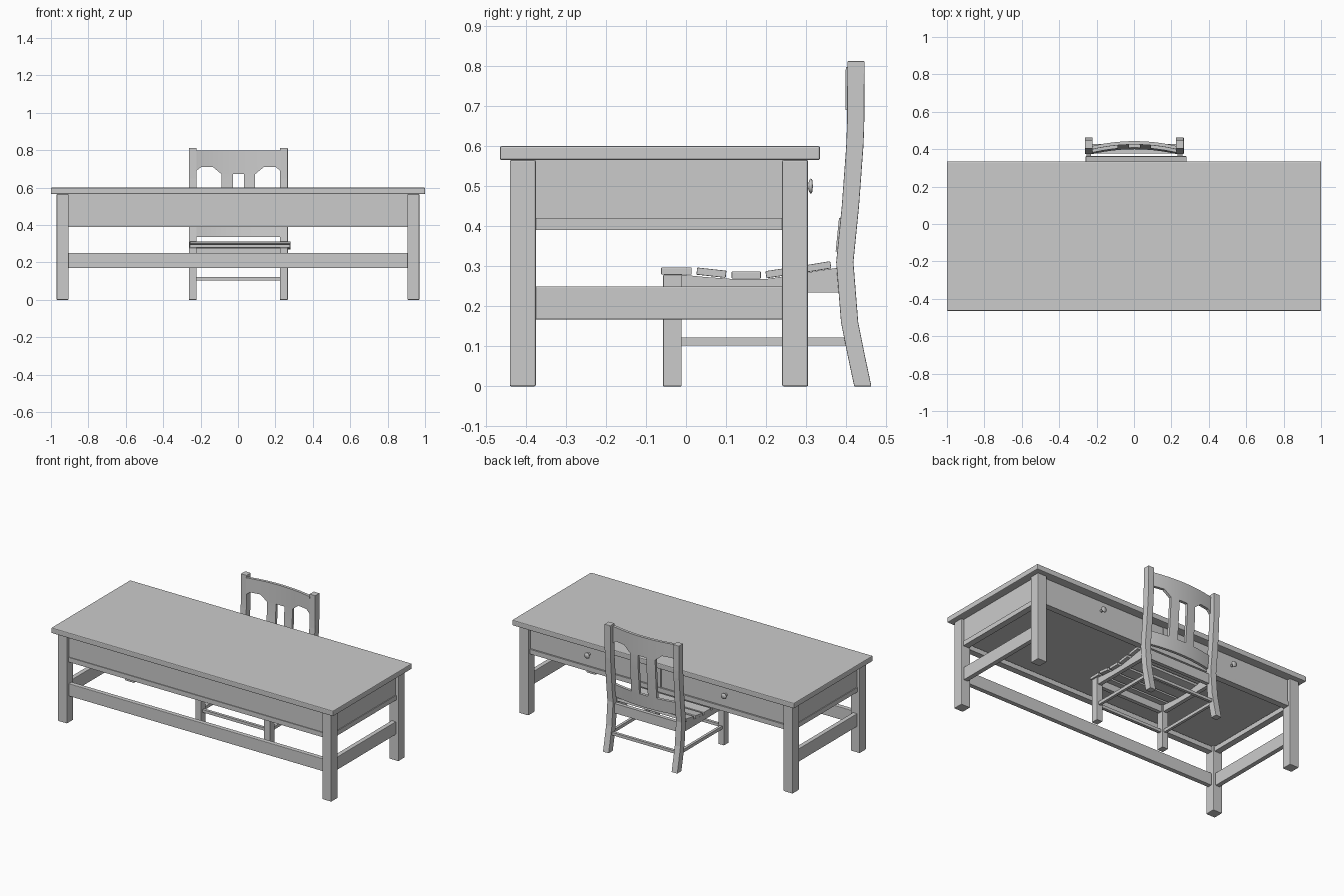
import bpy, bmesh
from math import radians, atan2, hypot

if "Cube" in bpy.data.objects:
    bpy.data.objects.remove(bpy.data.objects["Cube"])


def finish(bm, name, bevel=0):
    bmesh.ops.recalc_face_normals(bm, faces=bm.faces)
    me = bpy.data.meshes.new(name)
    bm.to_mesh(me)
    bm.free()
    ob = bpy.data.objects.new(name, me)
    bpy.context.collection.objects.link(ob)
    if bevel:
        m = ob.modifiers.new("bevel", 'BEVEL')
        m.width = bevel
        m.segments = 2
    return ob


def box(name, x, y, z, bevel=0.0):
    """Box from (min, max) ranges."""
    bm = bmesh.new()
    bmesh.ops.create_cube(bm, size=1)
    for v in bm.verts:
        for i, r in enumerate((x, y, z)):
            v.co[i] = (r[0] + r[1]) / 2 + v.co[i] * (r[1] - r[0])
    return finish(bm, name, bevel)


def extrude_yz(name, pts, x0, x1, bevel=0.0):
    """Side profile (y, z) extruded along x."""
    bm = bmesh.new()
    f = bm.faces.new([bm.verts.new((x0, y, z)) for y, z in pts])
    r = bmesh.ops.extrude_face_region(bm, geom=[f])
    for v in r["geom"]:
        if isinstance(v, bmesh.types.BMVert):
            v.co.x = x1
    return finish(bm, name, bevel)


def lerp(pts, t):
    for (a, p), (b, q) in zip(pts, pts[1:]):
        if t <= b:
            return p + (q - p) * (t - a) / (b - a)
    return pts[-1][1]


# Table top
box("table_top", (-1, 1), (-0.465, 0.335), (0.565, 0.6), 0.005)

# Table legs, side aprons, side rails, side stretchers
for s, side in ((-1, "left"), (1, "right")):
    def mx(a, b):
        return tuple(sorted((s * a, s * b)))
    for y, end in (((-0.44, -0.375), "front"), ((0.24, 0.305), "back")):
        box(f"table_{end}_{side}_leg", mx(0.905, 0.97), y, (0, 0.565), 0.004)
    box(f"{side}_apron", mx(0.925, 0.95), (-0.376, 0.241), (0.42, 0.565))
    box(f"{side}_lower_rail", mx(0.915, 0.955), (-0.376, 0.241), (0.39, 0.42))
    box(f"{side}_stretcher", mx(0.922, 0.952), (-0.376, 0.241), (0.167, 0.25), 0.003)

# Front apron and stretcher, rails on both long sides
box("front_apron", (-0.906, 0.906), (-0.42, -0.395), (0.42, 0.565))
box("front_lower_rail", (-0.906, 0.906), (-0.425, -0.385), (0.39, 0.42))
box("front_stretcher", (-0.906, 0.906), (-0.422, -0.392), (0.17, 0.25), 0.003)
box("back_lower_rail", (-0.906, 0.906), (0.25, 0.29), (0.39, 0.42))
box("drawer_floor", (-0.926, 0.926), (-0.396, 0.262), (0.425, 0.435))

# Drawers with turned knobs, divider between them
box("drawer_divider", (-0.02, 0.02), (0.25, 0.285), (0.42, 0.565))
for s, side in ((-1, "left"), (1, "right")):
    box(f"{side}_drawer_front", sorted((s * 0.023, s * 0.903)), (0.26, 0.285),
        (0.422, 0.563), 0.002)
    bm = bmesh.new()
    prof = [(0.008, 0.284), (0.007, 0.305), (0.015, 0.308), (0.019, 0.311),
            (0.017, 0.315), (0.0, 0.317)]
    vs = [bm.verts.new((s * 0.485 + r, y, 0.5)) for r, y in prof]
    es = [bm.edges.new(p) for p in zip(vs, vs[1:])]
    bmesh.ops.spin(bm, geom=vs + es, cent=(s * 0.485, 0, 0.5), axis=(0, 1, 0),
                   angle=radians(360), steps=24)
    bmesh.ops.remove_doubles(bm, verts=bm.verts, dist=1e-4)
    knob = finish(bm, f"{side}_knob")
    for p in knob.data.polygons:
        p.use_smooth = True

# Chair legs, back posts, side rails, side stretchers
FRONT = [(0, 0.42), (0.08, 0.403), (0.16, 0.387), (0.235, 0.381), (0.31, 0.375),
         (0.45, 0.389), (0.6, 0.4), (0.65, 0.402), (0.812, 0.403)]
post = [(y, z) for z, y in FRONT] + [(y + 0.043, z) for z, y in reversed(FRONT)]
dip = [(-0.012, 0.279), (0.05, 0.273), (0.12, 0.268), (0.2, 0.268),
       (0.28, 0.28), (0.33, 0.289), (0.385, 0.297)]
CX = 0.002
for s, side in ((-1, "left"), (1, "right")):
    x0, x1 = sorted((CX + s * 0.223, CX + s * 0.264))
    extrude_yz(f"chair_{side}_back_post", post, x0, x1, 0.002)
    box(f"chair_{side}_front_leg", (x0, x1), (-0.057, -0.011), (0, 0.279), 0.002)
    extrude_yz(f"chair_{side}_seat_rail", [(-0.012, 0.235), (0.385, 0.235)] + dip[::-1],
               x0 + 0.008, x1 - 0.008)
    box(f"chair_{side}_stretcher", (x0 + 0.012, x1 - 0.012), (-0.015, 0.405), (0.102, 0.122))

# Chair cross members
for name, y, z in (("front_seat_rail", (-0.045, -0.02), (0.235, 0.278)),
                   ("back_seat_rail", (0.378, 0.402), (0.235, 0.297)),
                   ("front_stretcher", (-0.043, -0.025), (0.104, 0.122)),
                   ("back_stretcher", (0.41, 0.428), (0.104, 0.122))):
    box("chair_" + name, (CX - 0.224, CX + 0.224), y, z)

# Seat slats following the dipped rails (bottom edge, front to back)
slats = [(-0.062, 0.279, 0.014, 0.279), (0.026, 0.279, 0.099, 0.271),
         (0.114, 0.269, 0.187, 0.269), (0.201, 0.27, 0.274, 0.281),
         (0.29, 0.283, 0.363, 0.295)]
for i, (y0, z0, y1, z1) in enumerate(slats):
    d = hypot(y1 - y0, z1 - z0)
    ny, nz = -(z1 - z0) / d * 0.018, (y1 - y0) / d * 0.018
    extrude_yz(f"seat_slat_{i + 1}",
               [(y0, z0), (y1, z1), (y1 + ny, z1 + nz), (y0 + ny, z0 + nz)],
               -0.258, 0.28 if i else 0.275, 0.002)


def curved_plate(name, xs, lo, hi, rows, thick=0.018):
    """Plate in x/z that bows backwards and follows the lean of the posts."""
    bm = bmesh.new()
    grids = []
    for off in (-thick / 2, thick / 2):
        grid = []
        for x in xs:
            a, b = lerp(lo, x), lerp(hi, x)
            col = []
            for j in range(rows + 1):
                z = a + (b - a) * j / rows
                y = lerp(FRONT, z) + 0.029 - 0.026 * (x / 0.225) ** 2 + off
                col.append(bm.verts.new((x + CX, y + 0.002, z)))
            grid.append(col)
        grids.append(grid)
    n = len(xs)
    for g in grids:
        for i in range(n - 1):
            for j in range(rows):
                bm.faces.new((g[i][j], g[i + 1][j], g[i + 1][j + 1], g[i][j + 1]))
    f, k = grids
    for i in range(n - 1):
        for j in (0, rows):
            bm.faces.new((f[i][j], f[i + 1][j], k[i + 1][j], k[i][j]))
    for j in range(rows):
        for i in (0, n - 1):
            bm.faces.new((f[i][j], f[i][j + 1], k[i][j + 1], k[i][j]))
    ob = finish(bm, name)
    for p in ob.data.polygons:
        p.use_smooth = True
    bpy.context.view_layer.objects.active = ob
    ob.select_set(True)
    bpy.ops.object.shade_smooth_by_angle(angle=radians(30))
    ob.select_set(False)


# Chair back: shaped crest rail, lower rail, two splats
half = [0.03, 0.06, 0.09, 0.11, 0.135, 0.165, 0.2, 0.225]
xs = [-x for x in reversed(half)] + [0] + half
crest = [(-0.225, 0.69), (-0.2, 0.709), (-0.135, 0.709), (-0.09, 0.672), (0.09, 0.672),
         (0.135, 0.709), (0.2, 0.709), (0.225, 0.69)]
curved_plate("chair_crest_rail", xs, crest, [(-1, 0.798), (1, 0.798)], 3)
curved_plate("chair_lower_back_rail", xs, [(-1, 0.337), (1, 0.337)],
             [(-1, 0.42), (1, 0.42)], 3)
for s, side in ((-1, "left"), (1, "right")):
    curved_plate(f"chair_{side}_splat", sorted((s * 0.03, s * 0.06, s * 0.09)),
                 [(-1, 0.42), (1, 0.42)], [(-1, 0.672), (1, 0.672)], 6)
